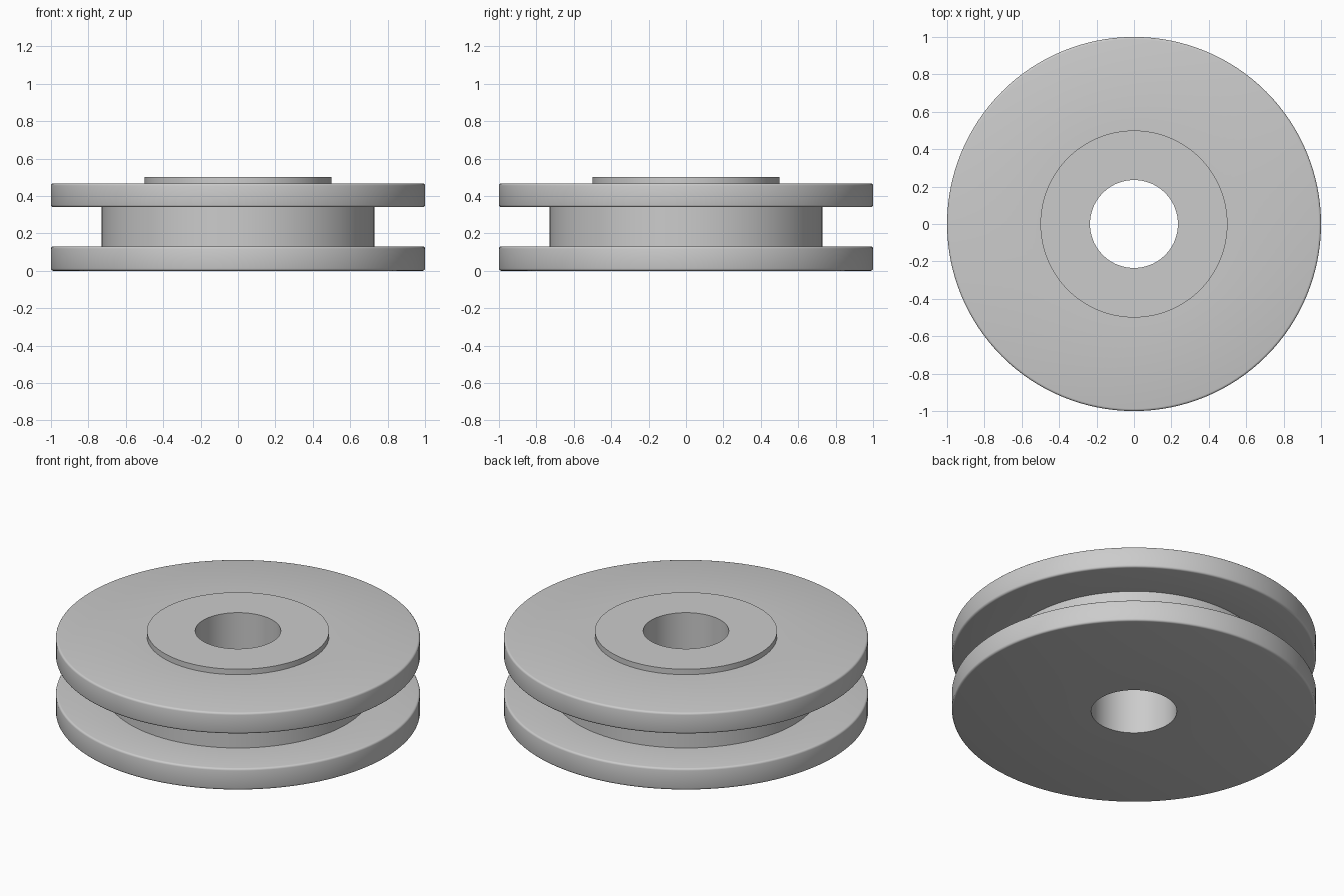
import bpy, bmesh, math

cube = bpy.data.objects.get("Cube")
if cube:
    bpy.data.objects.remove(cube, do_unlink=True)

SEGMENTS = 128
BORE = 0.235

grey = bpy.data.materials.new("plain grey")
grey.use_nodes = True
color = (0.6, 0.6, 0.6, 1)
grey.diffuse_color = color
grey.node_tree.nodes["Principled BSDF"].inputs["Base Color"].default_value = color


def flange_rim(bottom, top, radius=1.0, soft=0.012, steps=3):
    """Outer edge of a flange with rounded corners, from bottom to top."""
    arc = [math.pi / 2 * i / steps for i in range(steps + 1)]
    low = [(radius - soft + soft * math.sin(a), bottom + soft - soft * math.cos(a)) for a in arc]
    high = [(radius - soft + soft * math.cos(a), top - soft + soft * math.sin(a)) for a in arc]
    return low + high


def lathe(name, profile):
    """Spin a closed (radius, height) profile around the z axis."""
    bm = bmesh.new()
    rings = []
    for r, z in profile:
        angles = [2 * math.pi * i / SEGMENTS for i in range(SEGMENTS)]
        rings.append([bm.verts.new((r * math.cos(a), r * math.sin(a), z)) for a in angles])
    for k, ring in enumerate(rings):
        above = rings[(k + 1) % len(rings)]
        for i in range(SEGMENTS):
            j = (i + 1) % SEGMENTS
            bm.faces.new((ring[i], ring[j], above[j], above[i]))
    bmesh.ops.recalc_face_normals(bm, faces=bm.faces)
    mesh = bpy.data.meshes.new(name)
    bm.to_mesh(mesh)
    bm.free()
    mesh.materials.append(grey)
    obj = bpy.data.objects.new(name, mesh)
    bpy.context.collection.objects.link(obj)
    bpy.ops.object.select_all(action="DESELECT")
    obj.select_set(True)
    bpy.context.view_layer.objects.active = obj
    bpy.ops.object.shade_smooth_by_angle(angle=math.radians(35))
    return obj


# Grooved wheel: lower flange, hub, upper flange, raised boss, bore
profile = [(BORE, 0)]
profile += flange_rim(0, 0.13)
profile += [(0.73, 0.13), (0.73, 0.34)]
profile += flange_rim(0.34, 0.467)
profile += [(0.5, 0.467), (0.5, 0.5), (BORE, 0.5)]
lathe("grooved_wheel", profile)
